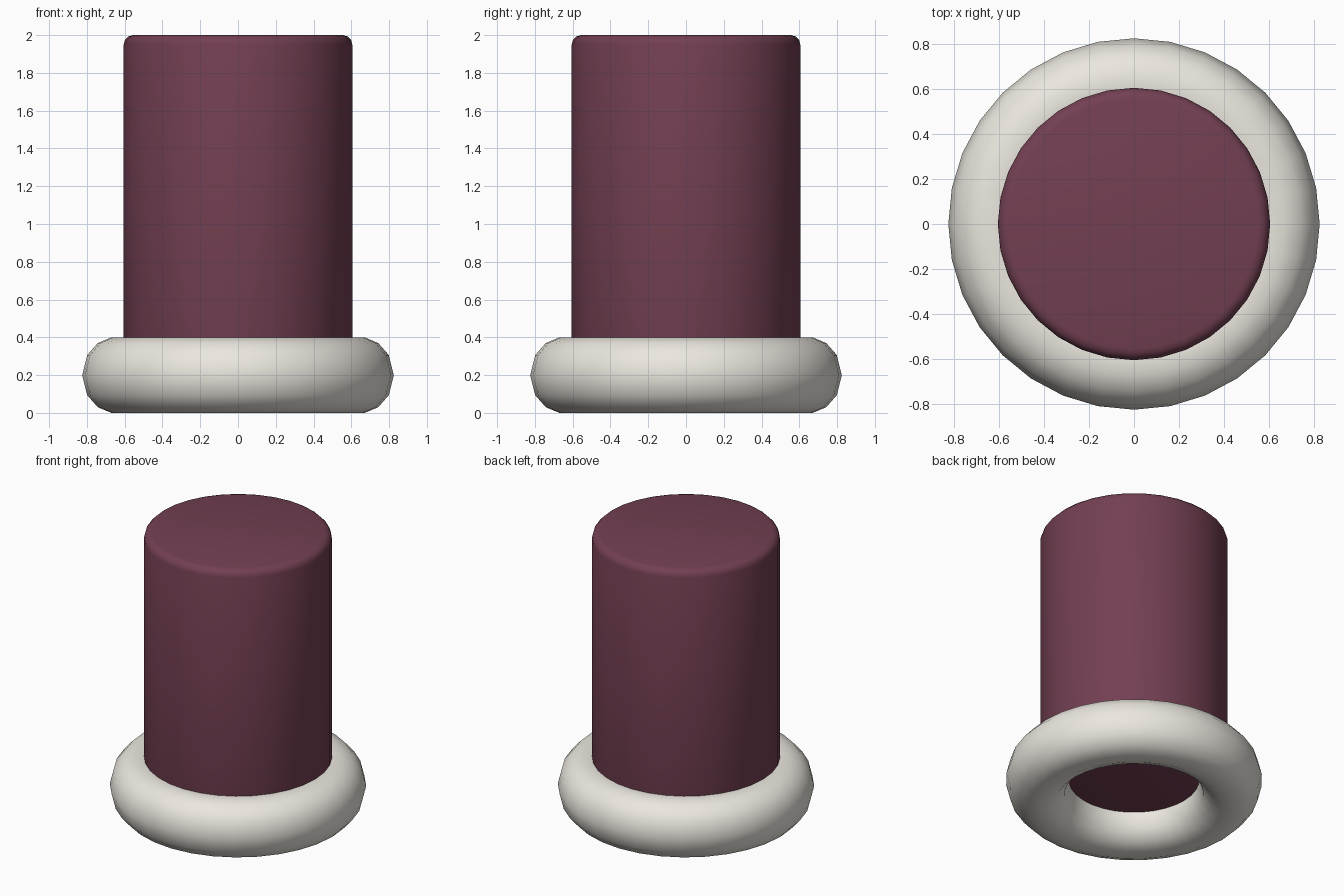
import bpy, bmesh, math

if "Cube" in bpy.data.objects:
    bpy.data.objects.remove(bpy.data.objects["Cube"])

SIDES = 32


def material(name, color):
    m = bpy.data.materials.new(name)
    m.diffuse_color = (*color, 1)
    m.use_nodes = True
    m.node_tree.nodes["Principled BSDF"].inputs["Base Color"].default_value = m.diffuse_color
    return m


def lathe(name, profile, mat, closed=False):
    """Spin an (r, z) profile around z; open profiles get flat end caps."""
    bm = bmesh.new()
    rings = []
    for r, z in profile:
        rings.append([bm.verts.new((r * math.cos(2 * math.pi * i / SIDES),
                                    r * math.sin(2 * math.pi * i / SIDES), z))
                      for i in range(SIDES)])
    pairs = list(zip(rings, rings[1:]))
    if closed:
        pairs.append((rings[-1], rings[0]))
    else:
        bm.faces.new(rings[0])
        bm.faces.new(rings[-1])
    for a, b in pairs:
        for i in range(SIDES):
            j = (i + 1) % SIDES
            bm.faces.new((a[i], a[j], b[j], b[i]))
    bmesh.ops.recalc_face_normals(bm, faces=bm.faces)
    mesh = bpy.data.meshes.new(name)
    bm.to_mesh(mesh)
    bm.free()
    mesh.materials.append(mat)
    ob = bpy.data.objects.new(name, mesh)
    bpy.context.collection.objects.link(ob)
    bpy.ops.object.select_all(action='DESELECT')
    ob.select_set(True)
    bpy.context.view_layer.objects.active = ob
    bpy.ops.object.shade_smooth_by_angle(angle=math.radians(40))
    return ob


plum = material("plum", (0.17, 0.05, 0.085))
cream = material("cream", (0.83, 0.80, 0.74))

# Column: solid cylinder with rounded rims, its base sunk halfway into the ring
R, LOW, HIGH, B = 0.605, 0.2, 2.0, 0.05
arc = [(R - B + B * math.cos(math.radians(a)), B * math.sin(math.radians(a)))
       for a in (0, 30, 60, 90)]
profile = [(r, LOW + B - z) for r, z in reversed(arc)]
profile += [(r, HIGH - B + z) for r, z in arc]
lathe("column", profile, plum)

# Base ring: rounded section with slightly flattened top and bottom
quarter = [(0.2025, 0.0), (0.176, 0.106), (0.12, 0.17), (0.048, 0.2)]
upper = quarter + [(-r, z) for r, z in reversed(quarter)]
section = upper + [(r, -z) for r, z in reversed(upper[1:-1])]
lathe("base_ring", [(0.6225 + r, 0.2 + z) for r, z in section], cream, closed=True)
